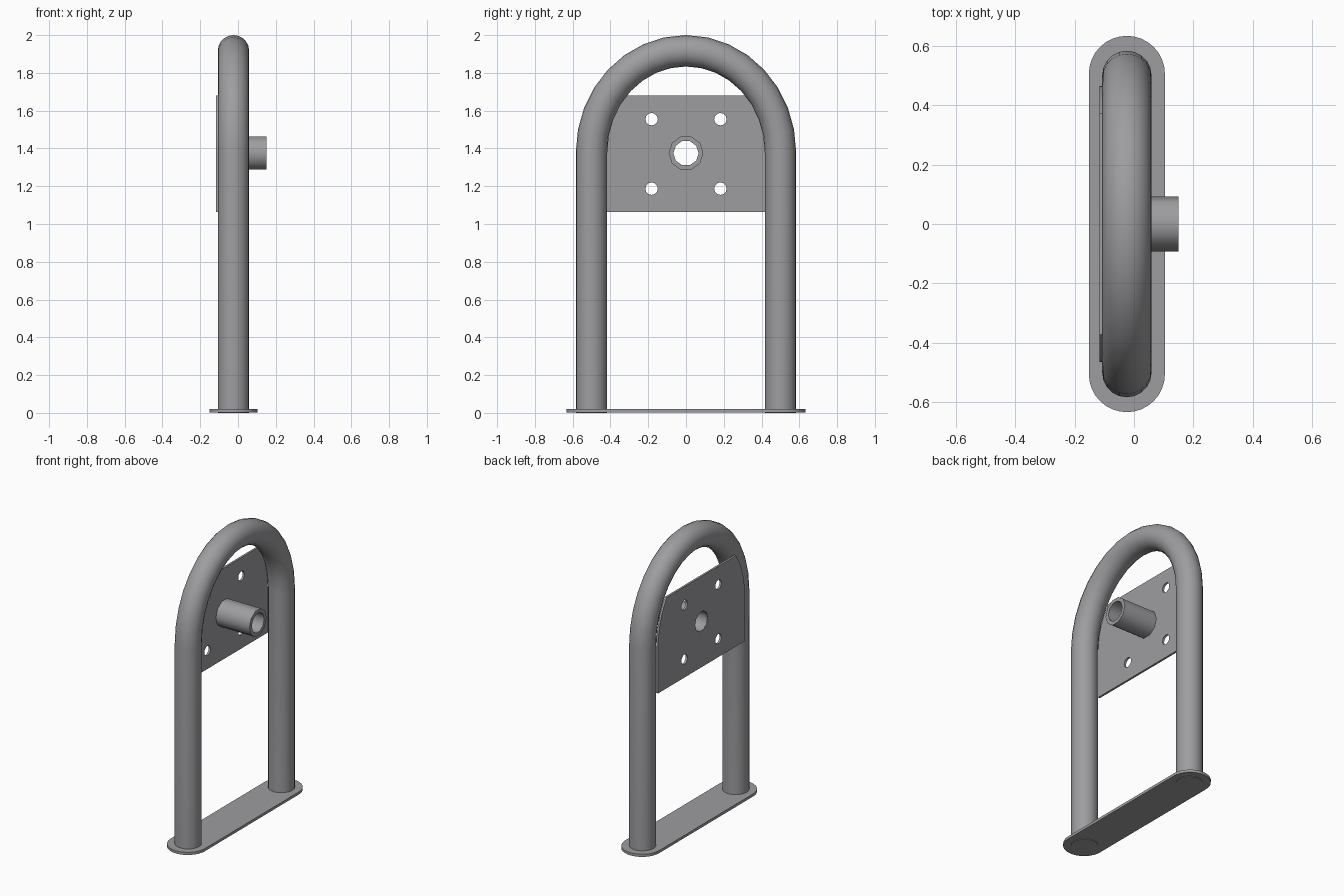
import bpy
from math import sin, cos, pi, radians, sqrt

cube = bpy.data.objects.get("Cube")
if cube:
    bpy.data.objects.remove(cube)

steel = bpy.data.materials.new("grey_steel")
steel.use_nodes = True
GREY = (0.34, 0.34, 0.355, 1)
steel.diffuse_color = GREY
steel.node_tree.nodes["Principled BSDF"].inputs["Base Color"].default_value = GREY

CX = -0.024          # hoop centre plane
LEG_Y = 0.5          # half spacing of the legs
ARCH_Z = 1.38        # where the arch starts
ARCH_H = 0.537
HUB_Z = 1.375
SIDEWAYS = (radians(90), 0, radians(90))   # profile (x, y) becomes (y, z)


def arc(cx, cy, rx, ry, start, end, n):
    steps = [start + (end - start) * i / n for i in range(n + 1)]
    return [(cx + rx * cos(radians(a)), cy + ry * sin(radians(a))) for a in steps]


def ring(cx, cy, r, n):
    return arc(cx, cy, r, r, 0, 360, n)[:-1]


def curve_part(name, loops, closed, location, rotation, depth=0, radius=0):
    """Extruded outline with holes, or a tube along an open path."""
    data = bpy.data.curves.new(name, 'CURVE')
    data.dimensions = '2D' if closed else '3D'
    if closed:
        data.fill_mode = 'BOTH'
        data.extrude = depth / 2
    else:
        data.fill_mode = 'FULL'
        data.bevel_depth = radius
        data.bevel_resolution = 8
        data.use_fill_caps = True
    for loop in loops:
        spline = data.splines.new('POLY')
        spline.points.add(len(loop) - 1)
        for point, (u, v) in zip(spline.points, loop):
            point.co = (u, v, 0, 1)
        spline.use_cyclic_u = closed
    obj = bpy.data.objects.new(name, data)
    bpy.context.collection.objects.link(obj)
    obj.location, obj.rotation_euler = location, rotation
    data.materials.append(steel)
    bpy.ops.object.select_all(action='DESELECT')
    obj.select_set(True)
    bpy.context.view_layer.objects.active = obj
    bpy.ops.object.convert(target='MESH')
    obj = bpy.context.view_layer.objects.active
    bpy.ops.object.shade_smooth_by_angle(angle=radians(40))
    return obj


# Bent tube: two legs joined by an arch
arch = arc(0, ARCH_Z, LEG_Y, ARCH_H, 0, 180, 16)
curve_part("hoop_tube", [[(LEG_Y, 0)] + arch + [(-LEG_Y, 0)]], False,
           (CX, 0, 0), SIDEWAYS, radius=0.083)

# Rounded base plate under both legs
base = arc(0, 0.505, 0.128, 0.128, 0, 180, 16) + arc(0, -0.505, 0.128, 0.128, 180, 360, 16)
curve_part("base_plate", [base], True, (CX, 0, 0.012), (0, 0, 0), depth=0.018)

# Mounting plate: shoulders follow the arch, drilled for hub and four bolts
HALF, TOP, BOTTOM = 0.465, 1.68, 1.063
RISE = 0.5
shoulder = []
for i in range(7):
    z = ARCH_Z + (TOP - ARCH_Z) * i / 6
    shoulder.append((HALF * sqrt(1 - ((z - ARCH_Z) / RISE) ** 2), z))
outline = [(HALF, BOTTOM)] + shoulder
outline += [(-y, z) for y, z in reversed(outline)]
holes = [ring(y, z, 0.033, 12) for y in (-0.182, 0.182) for z in (1.187, 1.555)]
holes.append(ring(0, HUB_Z, 0.068, 10))
curve_part("mounting_plate", [outline] + holes, True,
           (-0.109, 0, 0), SIDEWAYS, depth=0.014)

# Hollow hub pipe standing out from the plate
curve_part("hub_pipe", [ring(0, HUB_Z, 0.092, 10), ring(0, HUB_Z, 0.067, 10)], True,
           (0.0195, 0, 0), SIDEWAYS, depth=0.261)
